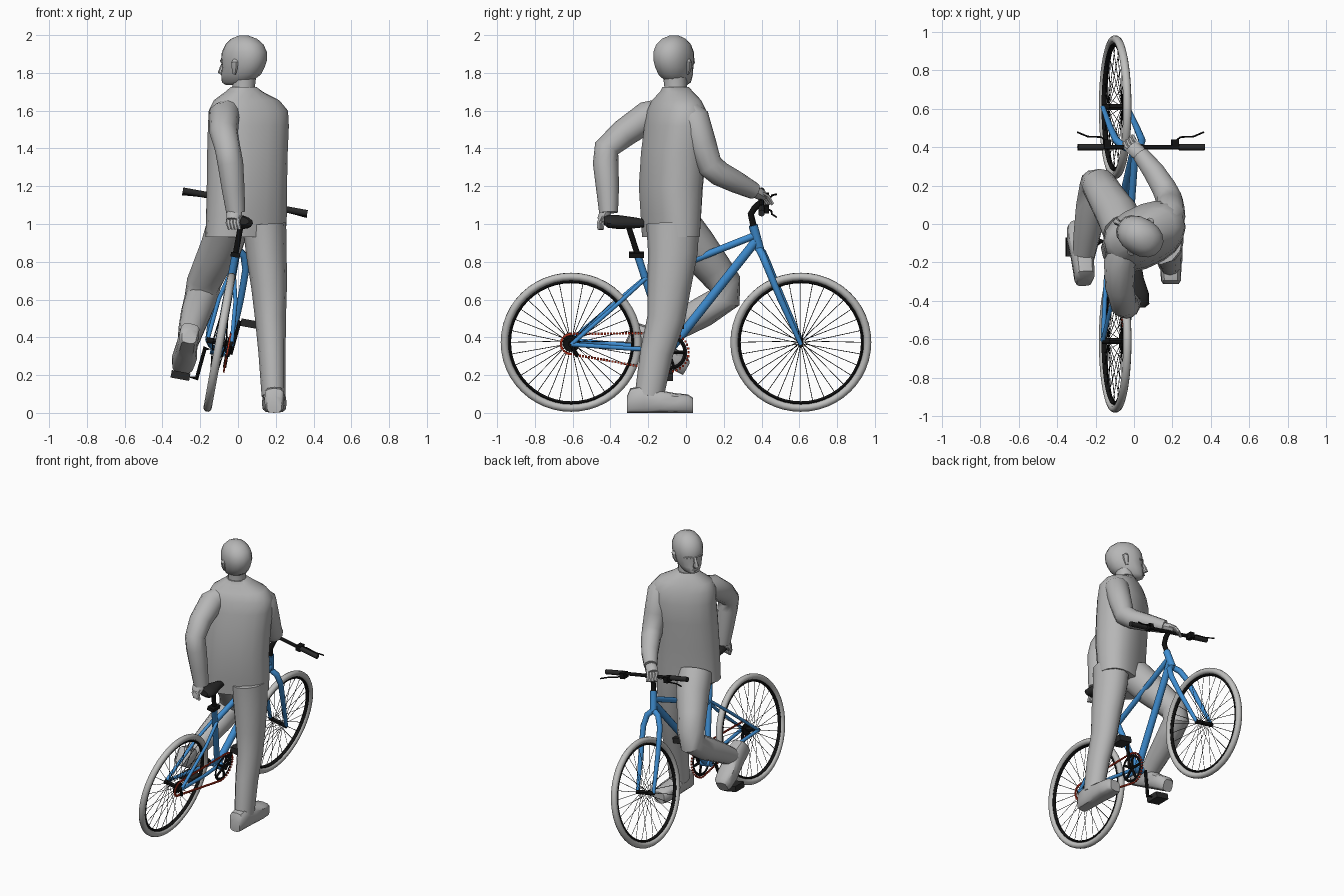
import bpy, bmesh, math
from mathutils import Vector as V, Matrix

cube = bpy.data.objects.get("Cube")
if cube:
    bpy.data.objects.remove(cube)


def material(name, r, g, b):
    m = bpy.data.materials.new(name)
    m.use_nodes = True
    m.diffuse_color = (r, g, b, 1)
    m.node_tree.nodes["Principled BSDF"].inputs["Base Color"].default_value = (r, g, b, 1)
    return m


GREY = material("figure grey", .47, .47, .47)
TYRE = material("tyre grey", .53, .53, .52)
BLUE = material("frame blue", .05, .27, .64)
BLACK = material("black metal", .006, .006, .006)
RUBBER = material("dark rubber", .022, .022, .022)
RED = material("chain red", .6, .04, .015)

# The bike leans sideways, so its parts share one tilted frame
BIKE = Matrix.Translation((-.165, 0, .005)) @ Matrix.Rotation(.18, 4, 'Y')
WORLD = Matrix.Identity(4)


def loft(bm, rings, n=10, power=1.0, closed=False):
    """Skin a list of (centre, half axis a, half axis b) cross-sections."""
    loops = []
    for c, a, b in rings:
        loop = []
        for i in range(n):
            t = 2 * math.pi * i / n
            co, si = math.cos(t), math.sin(t)
            co = math.copysign(abs(co) ** power, co)
            si = math.copysign(abs(si) ** power, si)
            loop.append(bm.verts.new(V(c) + V(a) * co + V(b) * si))
        loops.append(loop)
    pairs = list(zip(loops, loops[1:]))
    if closed:
        pairs.append((loops[-1], loops[0]))
    else:
        bm.faces.new(loops[0])
        bm.faces.new(loops[-1])
    for p, q in pairs:
        for i in range(n):
            j = (i + 1) % n
            bm.faces.new((p[i], p[j], q[j], q[i]))


def tube(bm, pts, radii, n=10, flat=1.0):
    """Round or flattened limb along a path."""
    pts = [V(p) for p in pts]
    if not isinstance(radii, (list, tuple)):
        radii = [radii] * len(pts)
    along = (pts[-1] - pts[0]).normalized()
    ref = V((0, 0, 1)) if abs(along.x) > .8 else V((1, 0, 0))
    rings = []
    for i, p in enumerate(pts):
        t = V((0, 0, 0))
        if i > 0:
            t += (p - pts[i - 1]).normalized()
        if i < len(pts) - 1:
            t += (pts[i + 1] - p).normalized()
        t.normalize()
        a = (ref - t * ref.dot(t)).normalized()
        rings.append((p, a * radii[i], t.cross(a) * radii[i] * flat))
    loft(bm, rings, n)


def hoop(bm, c, R, ru, rv, n=48, m=10):
    """Ring standing in the plane of the wheels."""
    rings = []
    for i in range(n):
        t = 2 * math.pi * i / n
        d = V((0, math.cos(t), math.sin(t)))
        rings.append((V(c) + d * R, V((ru, 0, 0)), d * rv))
    loft(bm, rings, m, closed=True)


def box(bm, c, size):
    m = Matrix.Translation(c) @ Matrix.Diagonal((*size, 1))
    bmesh.ops.create_cube(bm, size=1, matrix=m)


def part(name, mat, build, frame=BIKE, angle=40):
    bm = bmesh.new()
    build(bm)
    bmesh.ops.recalc_face_normals(bm, faces=bm.faces)
    me = bpy.data.meshes.new(name)
    bm.to_mesh(me)
    bm.free()
    me.materials.append(mat)
    me.shade_smooth()
    me.set_sharp_from_angle(angle=math.radians(angle))
    ob = bpy.data.objects.new(name, me)
    ob.matrix_world = frame
    bpy.context.collection.objects.link(ob)


def pipe(name, mat, pts, r, frame=BIKE, n=12, flat=1.0):
    part(name, mat, lambda bm: tube(bm, pts, r, n, flat), frame)


# Wheels
AXLE, HUB = .375, .608


def spokes(bm, y):
    for i in range(32):
        t = 2 * math.pi * i / 32
        d = V((0, math.cos(t), math.sin(t)))
        c = V((0, y, AXLE))
        side = V((.035 if i % 2 else -.035, 0, 0))
        tube(bm, [c + side + d * .02, c + d * .325], .0018, 4)


for label, y in (("front", HUB), ("rear", -HUB)):
    c = (0, y, AXLE)
    part(label + "_tyre", TYRE, lambda bm: hoop(bm, c, .353, .022, .021))
    part(label + "_rim", BLACK, lambda bm: hoop(bm, c, .326, .013, .008))
    part(label + "_spokes", BLACK, lambda bm: spokes(bm, y))
    pipe(label + "_hub", BLACK, [(-.07, y, AXLE), (.07, y, AXLE)], .015)

# Frame and fork
BB, HEAD, SEAT = (0, -.09, .33), (0, .365, .95), (0, -.255, .84)
pipe("down_tube", BLUE, [BB, (0, .37, .92)], .024)
pipe("top_tube", BLUE, [(0, -.215, .715), HEAD], .019)
pipe("seat_tube", BLUE, [BB, SEAT], .02)
pipe("head_tube", BLUE, [(0, .39, .875), (0, .355, 1.005)], .024)
pipe("bottom_bracket", BLUE, [(-.04, *BB[1:]), (.04, *BB[1:])], .026)
for label, s in (("left", 1), ("right", -1)):
    end = (s * .065, -HUB, AXLE)
    pipe(label + "_seat_stay", BLUE, [(s * .016, -.215, .72), (s * .045, -.35, .6), end], .011)
    pipe(label + "_chain_stay", BLUE, [(s * .02, -.1, .335), (s * .045, -.3, .35), end], .012)
    pipe(label + "_fork_blade", BLUE, [(0, .385, .88), (s * .045, .405, .85), (s * .068, .435, .78),
                                       (s * .07, .5, .62), (s * .065, HUB, AXLE)],
         [.02, .02, .019, .017, .012])

# Saddle, post and cockpit
pipe("seat_post", BLACK, [(0, -.245, .81), (0, -.308, 1.01)], .015)
part("seat_clamp", BLACK, lambda bm: box(bm, (0, -.262, .845), (.05, .08, .025)))
saddle = [(-.435, .04, .02, 1.03), (-.415, .062, .032, 1.025), (-.36, .06, .036, 1.022),
          (-.28, .034, .03, 1.018), (-.21, .022, .02, 1.015), (-.185, .012, .01, 1.01)]
part("saddle", RUBBER, lambda bm: loft(
    bm, [((0, y, z), (w, 0, 0), (0, 0, h)) for y, w, h, z in saddle], 14))
pipe("stem", BLACK, [(0, .36, .99), (0, .343, 1.065), (0, .365, 1.1), (0, .405, 1.135)], .017)
BAR = (.4, 1.13)
pipe("handlebar", BLACK, [(-.33, *BAR), (.33, *BAR)], .012)
for label, s in (("left", 1), ("right", -1)):
    pipe(label + "_grip", RUBBER, [(s * .2, *BAR), (s * .335, *BAR)], .017)
    part(label + "_brake_mount", BLACK, lambda bm: box(bm, (s * .18, .415, 1.125), (.035, .05, .04)))
    pipe(label + "_brake_lever", BLACK, [(s * .18, .43, 1.125), (s * .21, .452, 1.12),
                                         (s * .28, .455, 1.115), (s * .335, .478, 1.11)], .005, n=6)

# Drivetrain
CHAIN_U = .05


def chain(bm):
    big, small = V((CHAIN_U, *BB[1:])), V((CHAIN_U, -HUB, AXLE))
    arcs = [(big, .104, -90, 90), (small, .054, 90, 270)]
    path = []
    for c, r, a0, a1 in arcs:
        for i in range(17):
            t = math.radians(a0 + (a1 - a0) * i / 16)
            path.append(c + V((0, math.cos(t), math.sin(t))) * r)
    for p, q in zip(path, path[1:] + path[:1]):
        k = max(1, round((q - p).length / .016))
        for i in range(k):
            box(bm, p.lerp(q, i / k), (.009, .011, .011))


def chainring(bm):
    c = V((CHAIN_U, *BB[1:]))
    hoop(bm, c, .086, .004, .01, 36, 4)
    for i in range(5):
        t = 2 * math.pi * i / 5
        tube(bm, [c, c + V((0, math.cos(t), math.sin(t))) * .085], .009, 6)


part("chain", RED, chain)
part("chainring", BLACK, chainring)
for i in range(4):
    pipe(f"sprocket_{i + 1}", BLACK, [(.028 + i * .007, -HUB, AXLE), (.032 + i * .007, -HUB, AXLE)],
         .046 - i * .006, n=20)
pipe("rear_derailleur", BLACK, [(.06, -HUB, AXLE), (.06, -.59, .335), (.055, -.575, .31)], .01, n=8)
for label, s, u, dy, dz in (("left", 1, .142, .03, .17), ("right", -1, .172, -.03, -.165)):
    y, z = BB[1] + dy, BB[2] + dz
    pipe(label + "_crank", BLACK, [(s * .04, *BB[1:]), (s * .07, *BB[1:]), (s * .085, y, z),
                                   (s * (u - .03), y, z)], .013, n=8)
    part(label + "_pedal", RUBBER, lambda bm: box(bm, (s * u, y, z), (.1, .1, .04)))

# Jacket
yaw = math.radians(25)
side, fwd = V((math.cos(yaw), math.sin(yaw), 0)), V((-math.sin(yaw), math.cos(yaw), 0))
torso = [(.93, .04, -.08, .222, .125), (1.05, .045, -.08, .222, .135), (1.2, .047, -.08, .218, .148),
         (1.38, .05, -.065, .218, .152), (1.52, .055, -.05, .22, .148), (1.6, .055, -.05, .218, .132),
         (1.655, .045, -.05, .18, .11), (1.7, .032, -.05, .1, .08), (1.725, .03, -.055, .066, .068)]
part("jacket", GREY, lambda bm: loft(
    bm, [((x, y, z), side * w, fwd * d) for z, x, y, w, d in torso], 18, .85), WORLD)

# Sleeves
pipe("rear_sleeve", GREY, [(-.04, -.1, 1.61), (-.075, -.2, 1.57), (-.075, -.33, 1.48), (-.055, -.42, 1.4),
                           (-.04, -.425, 1.32), (-.025, -.415, 1.18), (-.012, -.41, 1.06)],
     [.06, .083, .075, .068, .068, .06, .05], WORLD)
pipe("forward_sleeve", GREY, [(.165, .0, 1.625), (.185, .04, 1.56), (.186, .085, 1.42), (.184, .125, 1.31),
                              (.16, .18, 1.265), (.105, .27, 1.22), (.035, .36, 1.175)],
     [.055, .083, .077, .07, .066, .058, .045], WORLD)


# Hands: palm, four curled fingers and a thumb
def hand(bm, wrist, knuckle, across, curl):
    wrist, knuckle, across, curl = V(wrist), V(knuckle), V(across), V(curl)
    tube(bm, [wrist, wrist.lerp(knuckle, .5), knuckle], [.034, .043, .037], 10, .75)
    reach = (knuckle - wrist).normalized() * .03
    for i in range(4):
        base = knuckle + across * (i - 1.5) * .02
        tube(bm, [base - reach, base + reach * .5, base + reach * .5 + curl], [.013, .013, .01], 6)
    base = wrist.lerp(knuckle, .4) - across * .03
    tube(bm, [base, base + curl * .6 + reach], [.014, .01], 6)


part("rear_hand", GREY, lambda bm: hand(bm, (-.015, -.415, 1.08), (-.025, -.445, 1.02),
                                        (.85, -.3, 0), (.01, 0, -.035)), WORLD)
part("forward_hand", GREY, lambda bm: hand(bm, (.045, .35, 1.18), (-.01, .405, 1.15),
                                           (.75, .6, 0), (-.01, .025, -.04)), WORLD)

# Trousers
pipe("standing_leg", GREY, [(.14, -.07, 1.0), (.15, -.07, .85), (.165, -.09, .66), (.172, -.105, .5),
                            (.18, -.155, .32), (.188, -.195, .09)],
     [.115, .108, .094, .082, .072, .063], WORLD, flat=1.22)
pipe("bent_leg", GREY, [(-.05, -.04, 1.0), (-.085, .045, .89), (-.145, .14, .77), (-.18, .2, .69),
                        (-.195, .205, .61), (-.22, .09, .535), (-.245, -.06, .45), (-.265, -.19, .37)],
     [.115, .112, .098, .092, .088, .082, .07, .056], WORLD)


# Shoes: length, half width and top height along the foot
def shoe(bm):
    shape = [(-.112, .04, .09), (-.095, .052, .13), (-.02, .055, .145), (.06, .058, .12),
             (.14, .066, .105), (.21, .058, .098), (.236, .04, .08)]
    loft(bm, [((0, y, h / 2), (w, 0, 0), (0, 0, h / 2)) for y, w, h in shape], 12, .6)


part("standing_shoe", GREY, shoe, Matrix.Translation((.192, -.2, 0)))
part("bent_shoe", GREY, shoe, Matrix.Translation((-.275, -.225, .315)) @ Matrix.Rotation(.12, 4, 'Z')
     @ Matrix.Rotation(-.5, 4, 'X') @ Matrix.Rotation(.18, 4, 'Y'))

# Head, turned to one side
HEADING = Matrix.Translation((.025, -.06, 0)) @ Matrix.Rotation(math.radians(58), 4, 'Z')
skull = [(1.735, .1, .0, .03), (1.75, .122, .04, .054), (1.79, .122, .1, .078), (1.83, .114, .122, .09),
         (1.865, .12, .135, .096), (1.91, .114, .135, .097), (1.95, .094, .116, .084),
         (1.98, .062, .08, .06), (1.998, .02, .03, .022)]


def face(bm):
    loft(bm, [((0, (f - b) / 2, z), (w, 0, 0), (0, (f + b) / 2, 0)) for z, f, b, w in skull], 16, .92)
    tube(bm, [(0, .11, 1.865), (0, .128, 1.83), (0, .136, 1.806), (0, .11, 1.79)],
         [.009, .013, .018, .014], 8)
    tube(bm, [(-.025, .112, 1.768), (0, .124, 1.77), (.025, .112, 1.768)], [.004, .008, .004], 6)
    for s in (-1, 1):
        tube(bm, [(s * .012, .114, 1.858), (s * .04, .108, 1.864), (s * .065, .085, 1.855)], .008, 6)
        tube(bm, [(s * .084, 0, 1.795), (s * .094, -.008, 1.825), (s * .098, -.012, 1.855),
                  (s * .092, -.005, 1.87)], [.007, .012, .014, .007], 8, 1.5)


part("head", GREY, face, HEADING)
pipe("neck", GREY, [(.03, -.055, 1.67), (.03, -.055, 1.73), (.035, -.06, 1.81)], [.066, .06, .064], WORLD)
